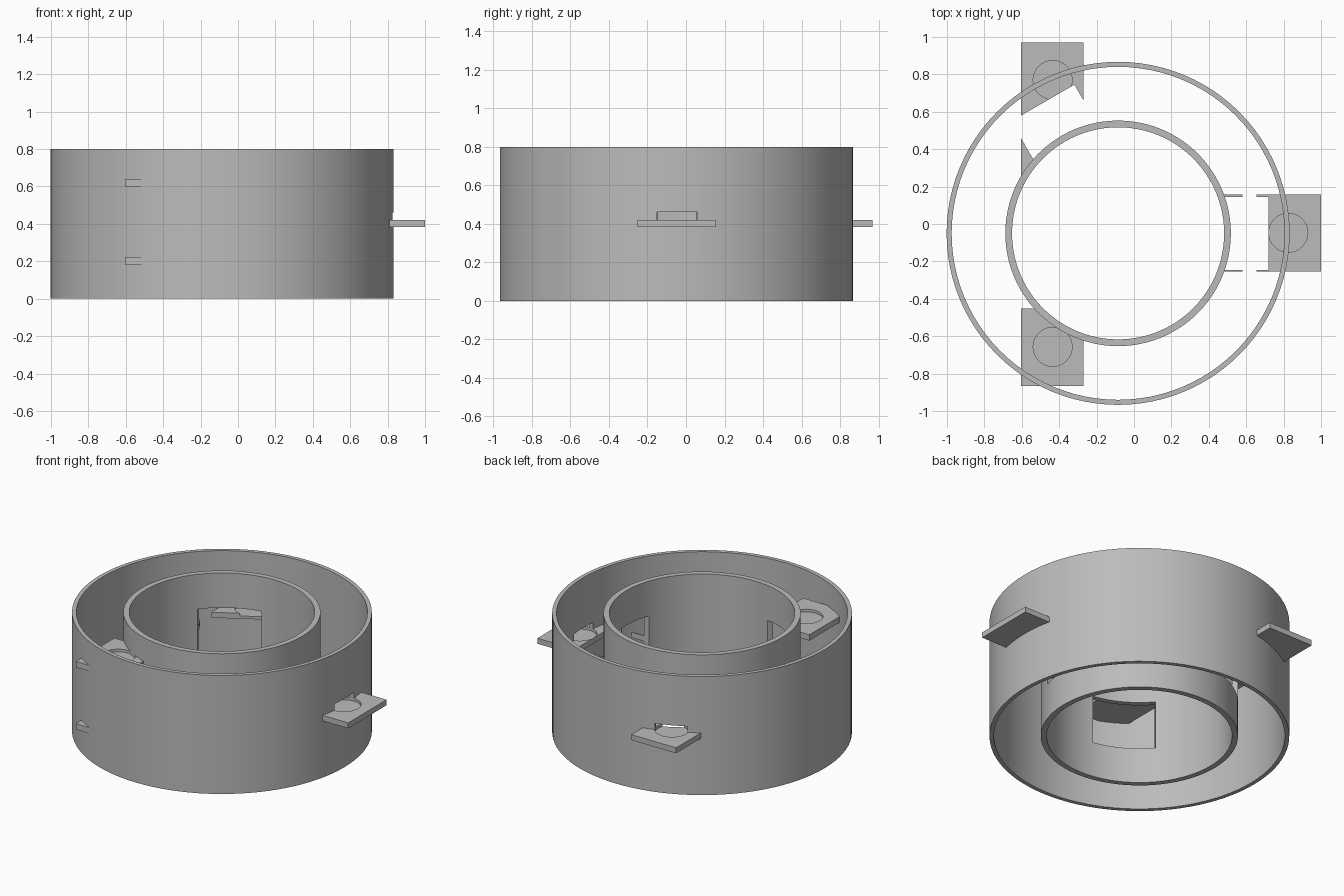
import bpy
import bmesh
from math import radians, cos, sin, pi
from mathutils import Matrix, Vector

cube = bpy.data.objects.get("Cube")
if cube:
    bpy.data.objects.remove(cube, do_unlink=True)

AXIS = Vector((-0.085, -0.05, 0))
HEIGHT = 0.8

grey = bpy.data.materials.new("plain grey")
grey.use_nodes = True
COLOUR = (0.5, 0.5, 0.5, 1)
grey.diffuse_color = COLOUR
grey.node_tree.nodes["Principled BSDF"].inputs["Base Color"].default_value = COLOUR


def add_object(name, bm):
    bmesh.ops.recalc_face_normals(bm, faces=bm.faces)
    mesh = bpy.data.meshes.new(name)
    bm.to_mesh(mesh)
    bm.free()
    mesh.materials.append(grey)
    obj = bpy.data.objects.new(name, mesh)
    bpy.context.collection.objects.link(obj)
    return obj


def tube(name, outer, inner, steps=96):
    """Open pipe: a rectangular section swept around the axis."""
    bm = bmesh.new()
    section = [(outer, 0), (outer, HEIGHT), (inner, HEIGHT), (inner, 0)]
    rings = []
    for i in range(steps):
        a = 2 * pi * i / steps
        rings.append([bm.verts.new(AXIS + Vector((r * cos(a), r * sin(a), z)))
                      for r, z in section])
    for i, ring in enumerate(rings):
        after = rings[(i + 1) % steps]
        for k in range(4):
            n = (k + 1) % 4
            bm.faces.new((ring[k], after[k], after[n], ring[n]))
    return add_object(name, bm)


def box(name, x, y, z, turn=Matrix()):
    bm = bmesh.new()
    spans = (x, y, z)
    centre = Vector([(a + b) / 2 for a, b in spans])
    size = [b - a for a, b in spans]
    bmesh.ops.create_cube(bm, size=1, matrix=turn @ Matrix.Translation(centre)
                          @ Matrix.Diagonal((*size, 1)))
    return add_object(name, bm)


def disc(name, x, y, radius, low, high, steps=64):
    bm = bmesh.new()
    bmesh.ops.create_cone(bm, cap_ends=True, segments=steps, radius1=radius,
                          radius2=radius, depth=high - low,
                          matrix=Matrix.Translation((x, y, (low + high) / 2)))
    return add_object(name, bm)


def cut(target, cutters):
    """Subtract cutters and bake the result."""
    for cutter in cutters:
        cutter.hide_render = True
        mod = target.modifiers.new("cut", "BOOLEAN")
        mod.operation = "DIFFERENCE"
        mod.solver = "EXACT"
        mod.object = cutter
    graph = bpy.context.evaluated_depsgraph_get()
    baked = bpy.data.meshes.new_from_object(target.evaluated_get(graph))
    target.modifiers.clear()
    target.data = baked


# Two concentric tubes
outer_tube = tube("outer_tube", 0.917, 0.89)
inner_tube = tube("inner_tube", 0.603, 0.567)

# Cutters: three window openings and the space inside the inner tube
windows = [box("window_cutter", (0.4, 0.805), (-0.195, 0.195), (0.24, 0.565),
               Matrix.Translation(AXIS) @ Matrix.Rotation(radians(a), 4, "Z"))
           for a in (0, 120, 240)]
core = disc("core_cutter", AXIS.x, AXIS.y, 0.59, -0.1, 0.9, 96)
gap = box("gap_cutter", (0.58, 0.655), (-0.4, 0.4), (0.3, 0.5))

# Shelves: name, x span, y span, z span, pocket centre, extra cutters
left_x = (-0.605, -0.27)
shelves = [
    ("left_shelf", (0.4, 1.0), (-0.253, 0.157), (0.383, 0.42),
     (0.825, -0.047), [windows[0], gap]),
    ("back_shelf", left_x, (0.2, 0.97), (0.383, 0.42),
     (-0.435, 0.77), [windows[1]]),
    ("front_upper_shelf", left_x, (-0.865, -0.452), (0.6, 0.64),
     (-0.435, -0.657), []),
    ("front_lower_shelf", left_x, (-0.865, -0.452), (0.18, 0.22),
     (-0.435, -0.657), []),
]
pockets = []
parts = [outer_tube, inner_tube]
for name, x, y, z, spot, extra in shelves:
    shelf = box(name, x, y, z)
    pocket = disc("pocket_cutter", *spot, 0.104, z[1] - 0.018, z[1] + 0.042)
    pockets.append(pocket)
    cut(shelf, [core, pocket] + extra)
    parts.append(shelf)

# Pockets also notch the outer wall; windows pierce the inner one
cut(outer_tube, pockets[:2])
cut(inner_tube, windows)

for helper in windows + pockets + [core, gap]:
    bpy.data.objects.remove(helper, do_unlink=True)

# Smooth curved walls, crisp edges
bpy.ops.object.select_all(action="DESELECT")
for part in parts:
    part.select_set(True)
bpy.context.view_layer.objects.active = outer_tube
bpy.ops.object.shade_smooth_by_angle(angle=radians(30))
